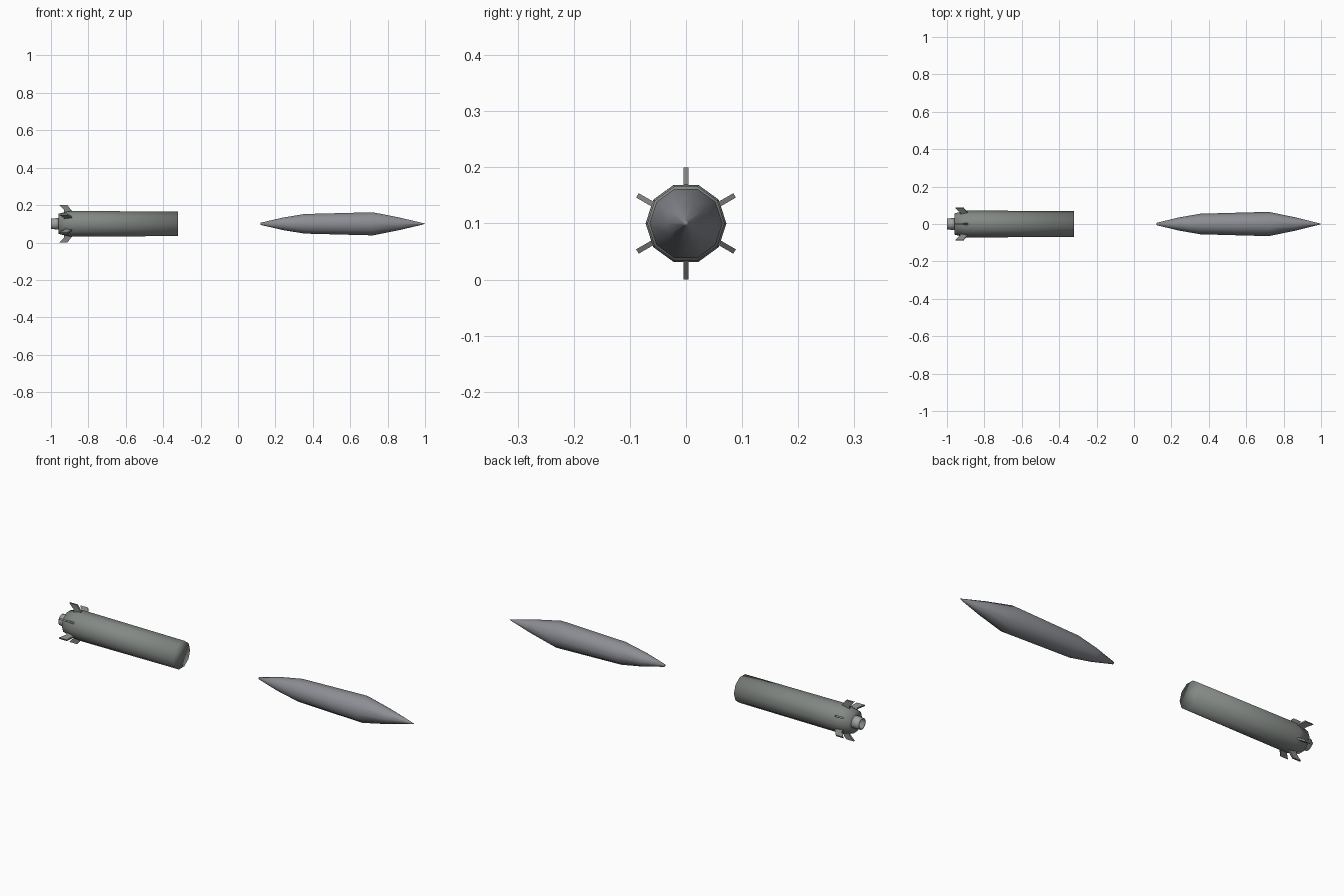
import bpy, bmesh, math
from mathutils import Vector

if "Cube" in bpy.data.objects:
    bpy.data.objects.remove(bpy.data.objects["Cube"])

SIDES = 10
AXIS_Z = 0.1


def material(name, c):
    m = bpy.data.materials.new(name)
    m.diffuse_color = (*c, 1)
    m.use_nodes = True
    m.node_tree.nodes["Principled BSDF"].inputs["Base Color"].default_value = m.diffuse_color
    return m


def finish(name, bm, mat, smooth):
    bmesh.ops.recalc_face_normals(bm, faces=bm.faces[:])
    me = bpy.data.meshes.new(name)
    bm.to_mesh(me)
    bm.free()
    me.materials.append(mat)
    for p in me.polygons:
        p.use_smooth = smooth
    ob = bpy.data.objects.new(name, me)
    bpy.context.collection.objects.link(ob)
    return ob


def lathe(name, profile, mat):
    """Turn (x, radius) points around the long axis; radius 0 makes a point, open ends are capped."""
    bm = bmesh.new()
    rings = []
    for x, r in profile:
        if r == 0:
            rings.append([bm.verts.new((x, 0, AXIS_Z))] * SIDES)
        else:
            rings.append([bm.verts.new((x, r * math.cos(math.tau * i / SIDES),
                                        AXIS_Z + r * math.sin(math.tau * i / SIDES)))
                          for i in range(SIDES)])
    for a, b in zip(rings, rings[1:]):
        for i in range(SIDES):
            j = (i + 1) % SIDES
            bm.faces.new(list(dict.fromkeys((a[i], a[j], b[j], b[i]))))
    for (x, r), ring in ((profile[0], rings[0]), (profile[-1], rings[-1])):
        if r:
            bm.faces.new(ring)
    return finish(name, bm, mat, True)


green_grey = material("green_grey", (0.23, 0.25, 0.235))
blue_grey = material("blue_grey", (0.26, 0.27, 0.295))
light_grey = material("light_grey", (0.36, 0.37, 0.37))
fin_grey = material("fin_grey", (0.22, 0.23, 0.22))

# Rear stage: tapered tail, long casing, flat front
lathe("booster_casing", [(-0.96, 0.057), (-0.895, 0.072), (-0.32, 0.069)], green_grey)

# Hollow nozzle at the tail
lathe("nozzle", [(-0.955, 0.033), (-1.0, 0.029), (-1.0, 0.024), (-0.965, 0.018)], light_grey)

# Separate pointed front stage
lathe("dart", [(0.12, 0.006), (0.24, 0.035), (0.355, 0.055), (0.72, 0.065),
               (0.86, 0.036), (0.985, 0.005), (1.0, 0)], blue_grey)

# Six swept-back fins
outline = [(-0.93, 0.06), (-0.93, 0.074), (-0.955, 0.1), (-0.912, 0.1), (-0.888, 0.069), (-0.888, 0.06)]
for k in range(6):
    a = math.radians(30 + 60 * k)
    out = Vector((0, math.cos(a), math.sin(a)))
    side = Vector((0, -math.sin(a), math.cos(a))) * 0.0045
    bm = bmesh.new()
    face = bm.faces.new([bm.verts.new(Vector((x, 0, AXIS_Z)) + out * r - side) for x, r in outline])
    ext = bmesh.ops.extrude_face_region(bm, geom=[face])
    bmesh.ops.translate(bm, vec=side * 2,
                        verts=[g for g in ext["geom"] if isinstance(g, bmesh.types.BMVert)])
    finish(f"tail_fin_{k + 1}", bm, fin_grey, False)
